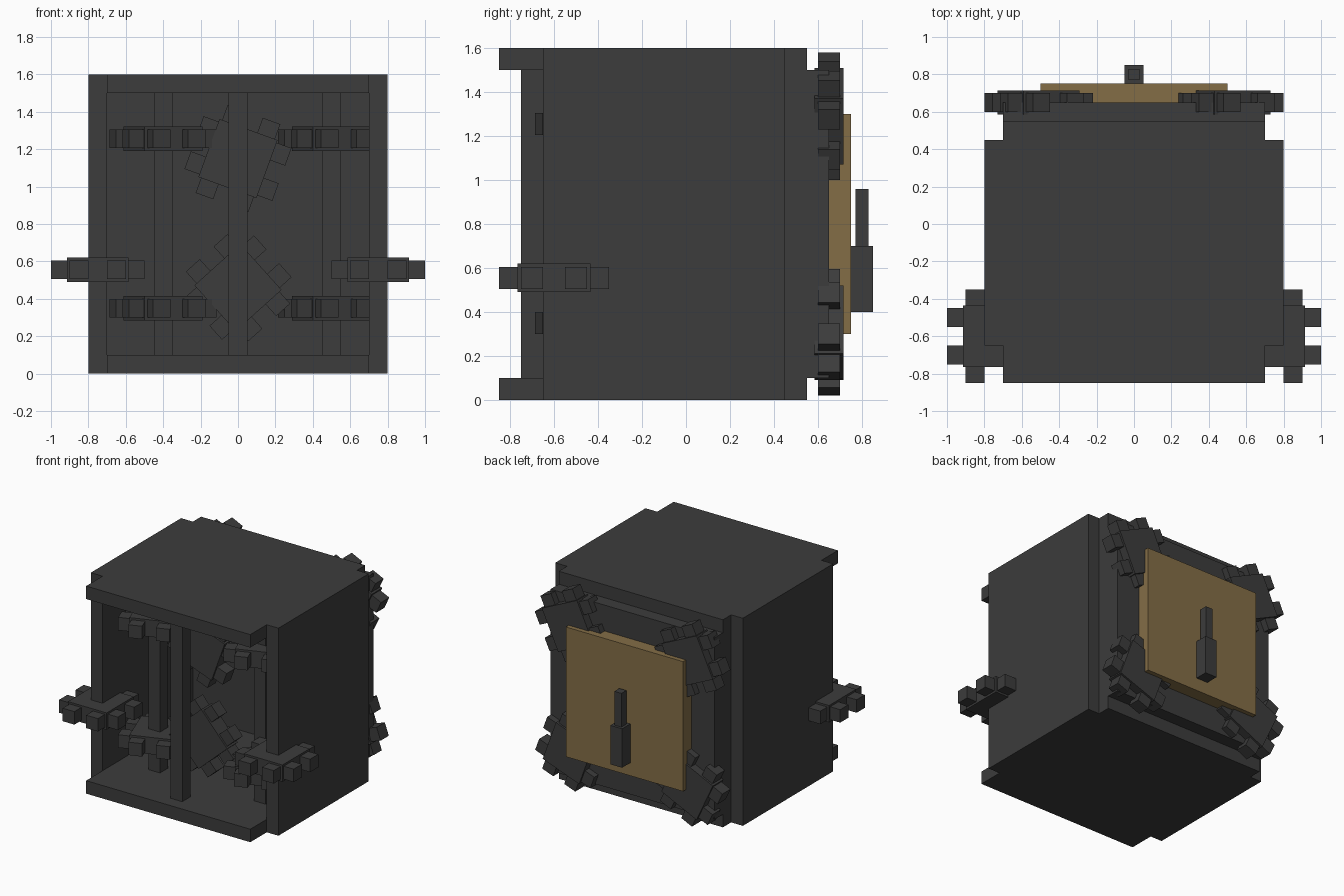
import bpy
import bmesh
import math
from mathutils import Matrix, Vector

if "Cube" in bpy.data.objects:
    bpy.data.objects.remove(bpy.data.objects["Cube"])


def make_material(name, rgb):
    m = bpy.data.materials.new(name)
    m.diffuse_color = (*rgb, 1)
    m.use_nodes = True
    m.node_tree.nodes["Principled BSDF"].inputs["Base Color"].default_value = m.diffuse_color
    return m


iron = make_material("dark_iron", (0.045, 0.045, 0.045))
brass = make_material("tan_brass", (0.23, 0.155, 0.062))


def add_box(bm, lo, hi):
    lo, hi = Vector(lo), Vector(hi)
    size = Matrix.Diagonal((*(hi - lo), 1))
    bmesh.ops.create_cube(bm, size=1, matrix=Matrix.Translation((lo + hi) / 2) @ size)


def finish(bm, name, mat):
    mesh = bpy.data.meshes.new(name)
    bm.to_mesh(mesh)
    bm.free()
    mesh.materials.append(mat)
    ob = bpy.data.objects.new(name, mesh)
    bpy.context.collection.objects.link(ob)
    return ob


def box(name, lo, hi, mat=iron):
    bm = bmesh.new()
    add_box(bm, lo, hi)
    return finish(bm, name, mat)


def cog(name, loc, axis="Z", angle=0):
    """Square hub with two cube teeth on each of its four sides."""
    bm = bmesh.new()
    add_box(bm, (-.165, -.165, -.065), (.165, .165, .065))
    for quarter in range(4):
        turn = Matrix.Rotation(quarter * math.pi / 2, 4, "Z")
        for side in (-.1, .1):
            bmesh.ops.create_cube(bm, size=.1, matrix=turn @ Matrix.Translation((.2, side, 0)))
    ob = finish(bm, name, iron)
    rot = Matrix.Rotation(math.radians(angle), 4, axis)
    if axis == "Y":  # stand the cog upright, facing front and back
        rot = rot @ Matrix.Rotation(math.pi / 2, 4, "X")
    ob.matrix_world = Matrix.Translation(loc) @ rot


# Case
box("floor_slab", (-.7, -.85, 0), (.7, .55, .1))
box("roof_slab", (-.7, -.85, 1.5), (.7, .55, 1.6))
box("back_wall", (-.7, .45, .1), (.7, .65, 1.5))
for side, x in (("left", -.75), ("right", .75)):
    box(side + "_wall", (x - .05, -.65, 0), (x + .05, .45, 1.6))
    cog(side + "_outer_cog", (x, -.6, .555))

# Front bar and inner axles with flat cogs
box("front_bar", (-.05, -.75, .1), (.05, -.65, 1.5))
for side, x in (("left", -.4), ("right", .5)):
    box(side + "_axle", (x - .05, -.45, .1), (x + .05, -.35, 1.5))
    for level, z in (("lower", .35), ("upper", 1.255)):
        cog(f"{side}_{level}_axle_cog", (x, -.4, z), "Z", 20)

# Upright cogs in the middle
cog("upper_middle_cog", (0, -.4, 1.15), "Y", 20)
cog("lower_middle_cog", (0, -.4, .46), "Y", 48)

# Upright cogs at the back corners
for name, x, z, angle in (("upper_left", -.51, 1.29, 25), ("upper_right", .51, 1.29, 25),
                          ("lower_left", -.51, .31, -25), ("lower_right", .51, .31, -20)):
    cog(name + "_back_cog", (x, .65, z), "Y", angle)

# Back door plate with lever
box("back_door", (-.5, .65, .3), (.5, .75, 1.3), brass)
box("lever_base", (-.05, .75, .4), (.05, .85, .7))
box("lever_arm", (-.03, .77, .7), (.03, .83, .96))
